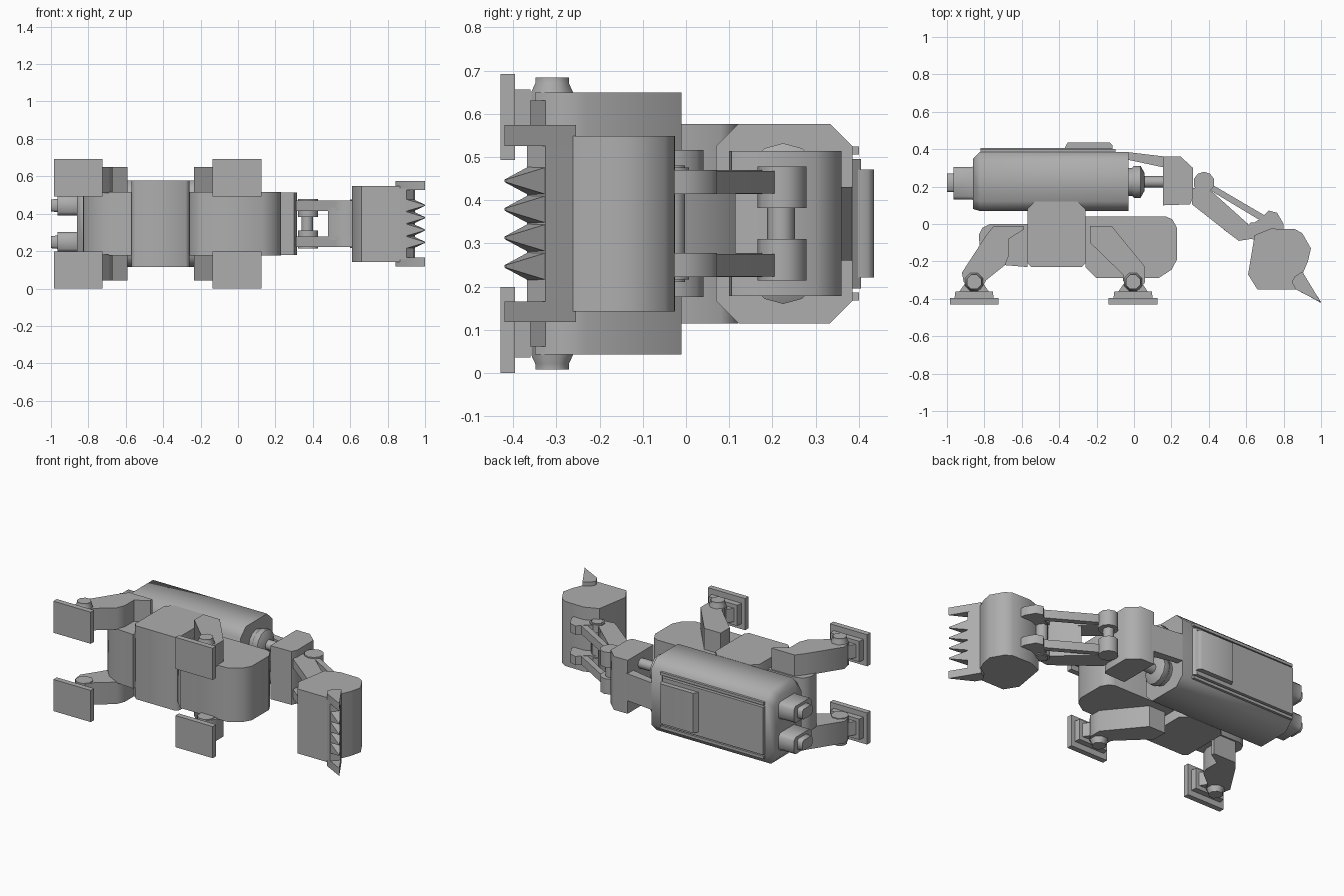
import bpy, bmesh, math

C = 0.346  # mid plane in z (the machine lies on its side)
GREY = bpy.data.materials.new("dark_grey")
GREY.diffuse_color = (0.42, 0.42, 0.42, 1)


def loft(name, rings):
    """Closed solid through equally long rings of 3D points."""
    bm = bmesh.new()
    vs = [[bm.verts.new(p) for p in r] for r in rings]
    n = len(rings[0])
    for a, b in zip(vs, vs[1:]):
        for i in range(n):
            j = (i + 1) % n
            bm.faces.new((a[i], a[j], b[j], b[i]))
    bm.faces.new(vs[0])
    bm.faces.new(vs[-1])
    bmesh.ops.recalc_face_normals(bm, faces=bm.faces)
    me = bpy.data.meshes.new(name)
    bm.to_mesh(me)
    bm.free()
    me.materials.append(GREY)
    ob = bpy.data.objects.new(name, me)
    bpy.context.collection.objects.link(ob)
    return ob


def prism(name, pts, d0, d1):
    """Side profile extruded in z, offsets from the mid plane."""
    return loft(name, [[(x, y, C + d) for x, y in pts] for d in (d0, d1)])


def pair(name, pts, d0, d1):
    prism(name + "_left", pts, d0, d1)
    prism(name + "_right", pts, -d1, -d0)


def ngon(cx, cy, r, n, rot=0.5):
    return [(cx + r * math.cos(2 * math.pi * (i + rot) / n),
             cy + r * math.sin(2 * math.pi * (i + rot) / n)) for i in range(n)]


def rect(x, y0, y1, h, zc=0.0, c=0.0):
    """Chamfered rectangle ring at x; half depth h around C+zc."""
    z = C + zc
    return [(x, y0 + c, z - h), (x, y1 - c, z - h), (x, y1, z - h + c), (x, y1, z + h - c),
            (x, y1 - c, z + h), (x, y0 + c, z + h), (x, y0, z + h - c), (x, y0, z - h + c)]


# lower chassis
prism("turntable_block", [(-.57, .08), (-.53, .12), (-.30, .12), (-.26, .08),
                          (-.26, -.21), (-.28, -.23), (-.55, -.23), (-.57, -.21)], -.231, .231)
prism("front_chassis", [(-.26, .04), (.17, .04), (.205, .025), (.23, -.02), (.23, -.19), (.20, -.245),
                        (.13, -.29), (-.20, -.29), (-.26, -.23)], -.17, .17)
prism("rear_chassis", [(-.57, 0), (-.77, 0), (-.81, -.02), (-.83, -.06), (-.825, -.12),
                       (-.77, -.18), (-.69, -.22), (-.57, -.23)], -.17, .17)

# upper body
loft("upper_body", [rect(-.86, .08, .35, .19, 0, .05), rect(-.825, .07, .385, .231, 0, .052),
                    rect(-.03, .07, .385, .231, 0, .052)])
prism("roof_panel", [(-.82, .38), (-.82, .405), (-.12, .405), (-.10, .38)], -.15, .15)
pair("roof_rail", [(-.82, .38), (-.82, .4), (-.10, .4), (-.10, .38)], .16, .178)
prism("roof_hatch", [(-.38, .39), (-.355, .435), (-.13, .435), (-.115, .42), (-.115, .39)], -.125, .125)
for side, s in (("left", 1), ("right", -1)):
    loft("exhaust_" + side, [rect(-.85, .115, .32, .06, .098 * s, .02),
                             rect(-.865, .13, .305, .053, .098 * s, .018),
                             rect(-.965, .13, .305, .053, .098 * s, .018)])
    loft("exhaust_cap_" + side, [rect(-.96, .17, .27, .036, .098 * s, .012),
                                 rect(-1.0, .17, .27, .032, .098 * s, .012)])
    # pistons between body and arm head
    z = C + .1 * s
    for part, secs in (("piston_collar_", ((-.035, .075), (-.01, .075), (.0, .086), (.035, .086), (.055, .05))),
                       ("piston_rod_", ((.03, .031), (.17, .031)))):
        loft(part + side, [[(x, y, zz) for y, zz in ngon(.225, z, r, 12, 0)] for x, r in secs])

# arm head
prism("arm_beam", [(-.04, .385), (.17, .36), (.17, .30), (-.04, .345)], -.085, .085)
prism("arm_head", [(.155, .36), (.25, .36), (.315, .30), (.315, .14), (.30, .105), (.155, .1)], -.168, .168)

# arm: two side bars joined by a web, with slim rods above
prism("arm_axle", ngon(.37, .22, .032, 10), -.06, .06)
pair("arm_hub", ngon(.374, .222, .057, 10), .036, .132)
pair("arm_bar", [(.31, .19), (.36, .2), (.42, .17), (.61, .0), (.625, -.08), (.56, -.09),
                 (.52, -.06), (.31, .105)], .068, .124)
prism("arm_web", [(.48, .115), (.61, .0), (.615, -.08), (.56, -.09), (.48, -.03)], -.087, .087)
pair("arm_rod", [(.38, .215), (.41, .215), (.70, .045), (.69, .01), (.64, .04), (.39, .19)], .07, .122)
prism("bucket_axle", ngon(.642, -.035, .036, 8), -.135, .135)
pair("bucket_axle_nut", ngon(.642, -.035, .046, 8), .08, .13)

# bucket
prism("bucket", [(.645, -.06), (.73, -.025), (.86, -.027), (.90, -.05), (.946, -.13), (.93, -.2), (.90, -.27),
                 (.87, -.35), (.66, -.35), (.61, -.27)], -.203, .203)
pair("bucket_ear", [(.60, -.07), (.63, .0), (.68, .03), (.72, .072), (.765, .06), (.80, .0),
                    (.80, -.05), (.66, -.09)], .068, .124)
pair("bucket_side_cutter", [(.90, -.255), (.86, -.28), (.843, -.31), (.866, -.35), (1.0, -.42)], .18, .228)
prism("bucket_lip", [(.90, -.255), (.942, -.325), (.90, -.368), (.866, -.35)], -.19, .19)

# teeth tapering to a point
for i in range(4):
    z = C + (i - 1.5) * .066
    loft("bucket_tooth_%d" % (i + 1),
         [[(.938, -.322, z - .032), (.938, -.322, z + .032), (.90, -.366, z + .032), (.90, -.366, z - .032)],
          [(1.0, -.417, z - .003), (1.0, -.417, z + .003), (.996, -.42, z + .003), (.996, -.42, z - .003)]])

# legs and feet
front_leg = [(-.235, -.01), (-.12, -.01), (.06, -.23), (.06, -.31), (.03, -.35),
             (-.03, -.35), (-.06, -.30), (-.06, -.27), (-.235, -.10)]
rear_leg = [(-.59, -.01), (-.75, -.01), (-.79, -.06), (-.92, -.26), (-.91, -.31), (-.88, -.35), (-.82, -.35),
            (-.79, -.30), (-.69, -.22), (-.67, -.17), (-.67, -.08), (-.59, -.03)]
for leg, pts, x in (("front", front_leg, -.005), ("rear", rear_leg, -.855)):
    pair(leg + "_leg", pts, .165, .303)
    pair(leg + "_foot_pad", [(x - .13, -.43), (x + .13, -.43), (x + .13, -.396), (x - .13, -.396)], .147, .346)
    pair(leg + "_foot_step", [(x - .105, -.40), (x + .105, -.40), (x + .10, -.36), (x - .10, -.36)], .18, .31)
    pair(leg + "_foot_bracket", [(x - .085, -.37), (x + .085, -.37), (x + .05, -.32), (x - .05, -.32)], .2, .285)
    for side, s in (("left", 1), ("right", -1)):
        loft("%s_ankle_bolt_%s" % (leg, side),
             [[(px, py, C + s * d) for px, py in ngon(x, -.31, r, 8)]
              for d, r in ((.16, .052), (.305, .052), (.325, .042), (.338, .042))])

# soft shading over the chamfers, hard corners kept
for ob in bpy.context.collection.objects:
    ob.select_set(True)
    bpy.context.view_layer.objects.active = ob
bpy.ops.object.shade_smooth_by_angle(angle=math.radians(50))
